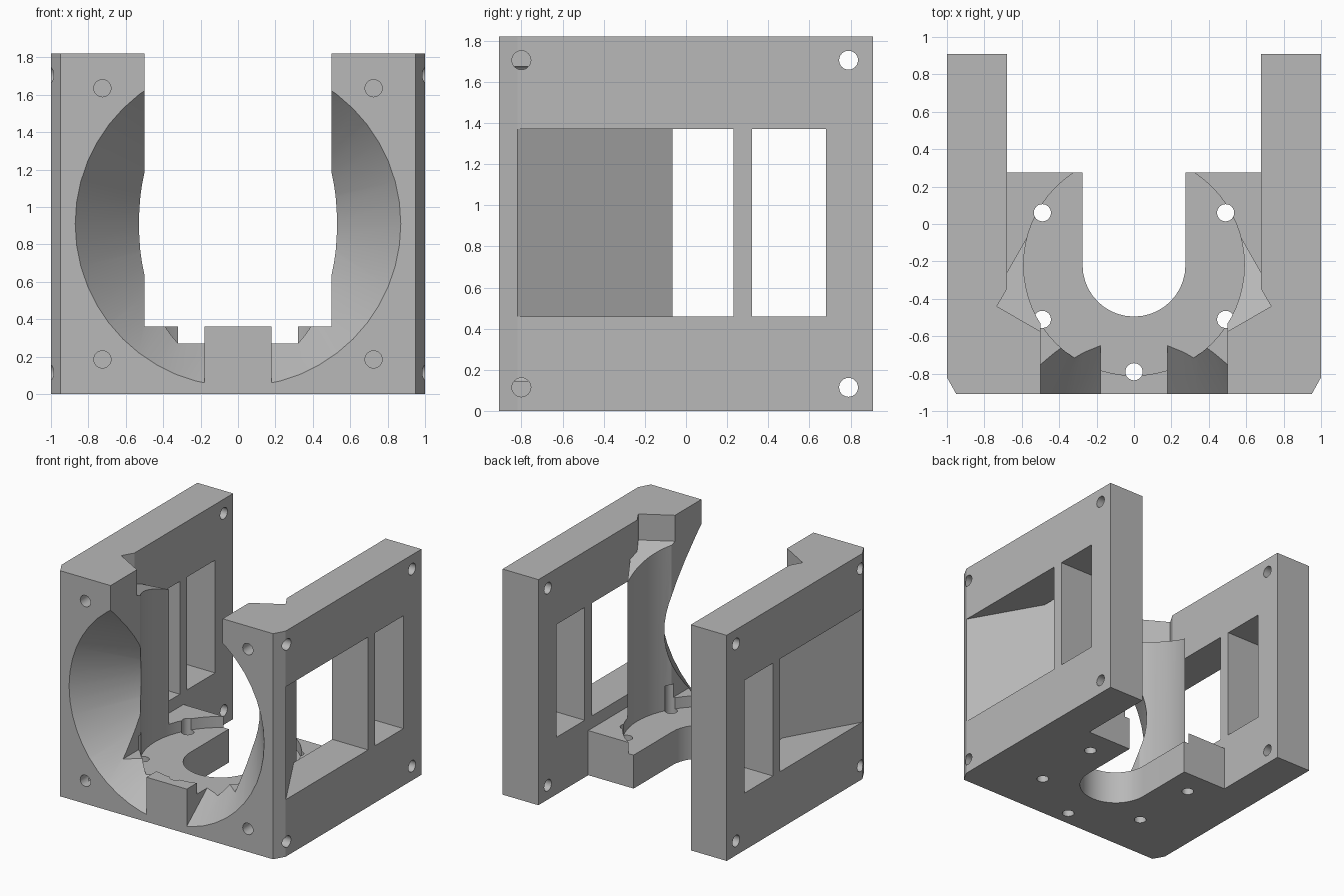
import bpy, bmesh, math
from mathutils import Vector, Matrix

if "Cube" in bpy.data.objects:
    bpy.data.objects.remove(bpy.data.objects["Cube"], do_unlink=True)

H = 1.82           # overall height
HALF = 0.91        # half depth, also the height of the funnel axis
MOTOR_Y = -0.22    # axis of the vertical round seat

grey = bpy.data.materials.new("plain_grey")
grey.use_nodes = True
grey.diffuse_color = (0.48, 0.48, 0.48, 1)
grey.node_tree.nodes["Principled BSDF"].inputs["Base Color"].default_value = (0.48, 0.48, 0.48, 1)


def finish(bm, name):
    bmesh.ops.recalc_face_normals(bm, faces=bm.faces)
    mesh = bpy.data.meshes.new(name)
    bm.to_mesh(mesh)
    bm.free()
    mesh.materials.append(grey)
    ob = bpy.data.objects.new(name, mesh)
    bpy.context.collection.objects.link(ob)
    return ob


def extrude(name, base, offset):
    """Solid from a planar outline swept along an offset."""
    bm = bmesh.new()
    face = bm.faces.new([bm.verts.new(p) for p in base])
    res = bmesh.ops.extrude_face_region(bm, geom=[face])
    verts = [g for g in res["geom"] if isinstance(g, bmesh.types.BMVert)]
    bmesh.ops.translate(bm, verts=verts, vec=offset)
    return finish(bm, name)


def prism(name, outline, z0, z1, side=1):
    return extrude(name, [(x * side, y, z0) for x, y in outline], (0, 0, z1 - z0))


def box(name, x0, x1, y0, y1, z0, z1):
    return prism(name, [(x0, y0), (x1, y0), (x1, y1), (x0, y1)], z0, z1)


def rod(name, start, end, r0, r1=None, sides=24):
    a, b = Vector(start), Vector(end)
    bm = bmesh.new()
    turn = (b - a).to_track_quat('Z', 'Y').to_matrix().to_4x4()
    bmesh.ops.create_cone(bm, cap_ends=True, segments=sides, radius1=r0,
                          radius2=r0 if r1 is None else r1, depth=(b - a).length,
                          matrix=Matrix.Translation((a + b) / 2) @ turn)
    return finish(bm, name)


def combine(target, tool, operation):
    mod = target.modifiers.new("combine", 'BOOLEAN')
    mod.operation, mod.solver, mod.object = operation, 'EXACT', tool
    bpy.context.view_layer.objects.active = target
    bpy.ops.object.modifier_apply(modifier=mod.name)
    bpy.data.objects.remove(tool, do_unlink=True)


def cut(target, tool):
    combine(target, tool, 'DIFFERENCE')


def add(target, tool):
    combine(target, tool, 'UNION')


def notch(side, v0, v1):
    """Slope-floored cutter, turned 30 degrees, behind the front wall."""
    corner = Vector((0.733, -0.44, 0))
    back, inward = Vector((-0.5, 0.866, 0)), Vector((-0.866, -0.5, 0))
    section = [(0, 1.61), (0.4, 1.45), (0.7, 1.33), (0.7, 2), (0, 2)]
    flip = Vector((side, 1, 1))
    pts = [(corner + back * u + inward * v0 + Vector((0, 0, z))) * flip for u, z in section]
    return extrude("notch_cutter", pts, inward * (v1 - v0) * flip)


# Base plate
body = box("fan_bracket", -0.68, 0.68, -HALF, 0.275, 0, 0.36)

# Side plates and the columns that join them to the front
for s in (1, -1):
    plate = prism("side_plate", [(0.68, -HALF), (0.95, -HALF), (1, -0.82), (1, HALF), (0.68, HALF)], 0, H, s)
    cut(plate, notch(s, 0, 0.6))
    column = prism("front_column", [(0.5, -HALF), (0.68, -HALF), (0.68, -0.26), (0.5, 0.055)], 0, H, s)
    cut(column, notch(s, -0.15, 0.6))
    add(body, plate)
    add(body, column)

# Funnel opening at the front, with the middle block left standing in it
cut(body, rod("funnel_cutter", (0, -0.96, HALF), (0, -0.3, HALF), 0.91, 0.388, 48))
add(body, box("middle_block", -0.18, 0.18, -HALF, -0.5, 0.02, 0.36))

# Round seat and the slot through the base
cut(body, rod("seat_cutter", (0, MOTOR_Y, 0.27), (0, MOTOR_Y, 2.2), 0.59, sides=64))
arc = [math.pi * (1 + i / 20) for i in range(21)]
slot = [(0.275 * math.cos(a), MOTOR_Y + 0.275 * math.sin(a)) for a in arc]
cut(body, prism("slot_cutter", slot + [(0.275, 0.5), (-0.275, 0.5)], -0.1, 0.5))

# Side windows: slanted duct window and plain rear window
for s in (1, -1):
    cut(body, prism("duct_cutter", [(1.1, -0.993), (0.5, 0.055), (0.5, 0.23), (1.1, 0.23)], 0.46, 1.37, s))
    cut(body, box("window_cutter", *sorted((0.6 * s, 1.1 * s)), 0.32, 0.68, 0.46, 1.37))

# Screw holes in the sides, front and base
R = 0.046
for s in (1, -1):
    for z in (0.115, 1.705):
        cut(body, rod("side_hole", (1.1 * s, 0.79, z), (0.6 * s, 0.79, z), R))
        cut(body, rod("side_hole", (1.1 * s, -0.8, z), (0.75 * s, -0.8, z), R))
    for z in (0.185, 1.635):
        cut(body, rod("front_hole", (0.725 * s, -1, z), (0.725 * s, -0.65, z), R))
    for y in (0.06, -0.51):
        cut(body, rod("base_hole", (0.49 * s, y, -0.1), (0.49 * s, y, 0.47), R))
cut(body, rod("base_hole", (0, -0.79, -0.1), (0, -0.79, 0.47), R))

# Smooth round faces, keep the edges sharp
for ob in bpy.context.selected_objects:
    ob.select_set(False)
body.select_set(True)
bpy.context.view_layer.objects.active = body
bpy.ops.object.shade_smooth_by_angle(angle=math.radians(20))
